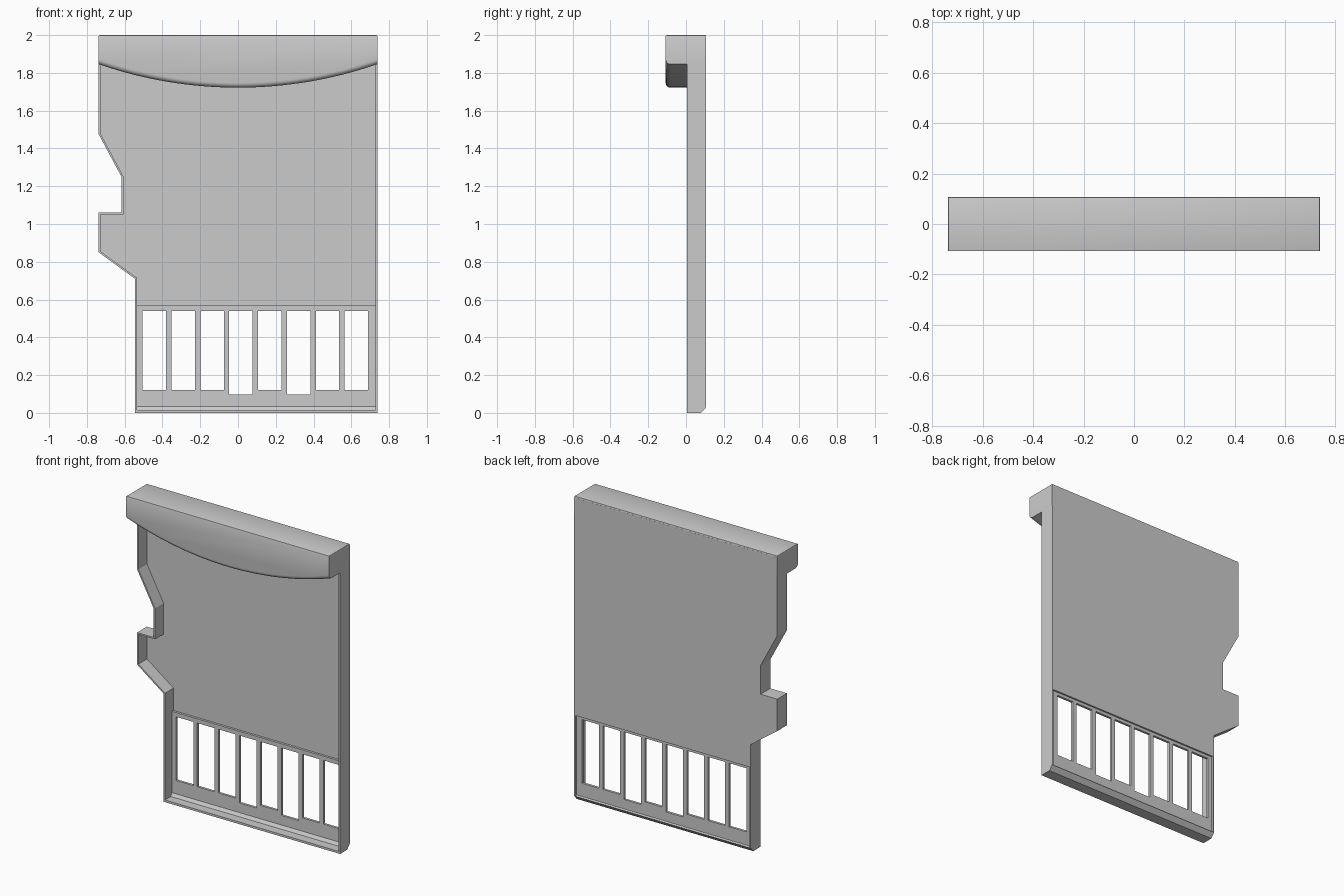
import bpy, bmesh, math
from mathutils import Vector

cube = bpy.data.objects.get("Cube")
if cube:
    bpy.data.objects.remove(cube, do_unlink=True)

# Single plastic colour
plastic = bpy.data.materials.new("grey_plastic")
plastic.use_nodes = True
GREY = (0.6, 0.6, 0.6, 1)
plastic.diffuse_color = GREY
plastic.node_tree.nodes["Principled BSDF"].inputs["Base Color"].default_value = GREY

W = 0.7375                                # half width
FRONT, FLOOR, BACK = 0.006, 0.095, 0.107  # depth levels of the tray
WALL, STEP = 0.01, 0.56                   # wall thickness, floor step height
NECK = -0.545                             # side of the narrow lower part


def finish(name, bm):
    bmesh.ops.recalc_face_normals(bm, faces=bm.faces)
    mesh = bpy.data.meshes.new(name)
    bm.to_mesh(mesh)
    bm.free()
    mesh.materials.append(plastic)
    ob = bpy.data.objects.new(name, mesh)
    bpy.context.collection.objects.link(ob)
    return ob


def add_prism(bm, pts, y0, y1):
    """Extrude an x-z outline from y0 to y1."""
    face = bm.faces.new([bm.verts.new((x, y0, z)) for x, z in pts])
    new = bmesh.ops.extrude_face_region(bm, geom=[face])["geom"]
    moved = [v for v in new if isinstance(v, bmesh.types.BMVert)]
    bmesh.ops.translate(bm, verts=moved, vec=(0, y1 - y0, 0))


def prism(name, pts, y0, y1):
    bm = bmesh.new()
    add_prism(bm, pts, y0, y1)
    return finish(name, bm)


def offset(path, d):
    """Mitred offset of an open path, to the left of its direction."""
    pts = [Vector(p) for p in path]
    result = []
    for i, p in enumerate(pts):
        a = (p - pts[i - 1]).normalized() if i else None
        b = (pts[i + 1] - p).normalized() if i < len(pts) - 1 else None
        a, b = a or b, b or a
        na, nb = Vector((-a.y, a.x)), Vector((-b.y, b.x))
        result.append(p + (na + nb) * d / (1 + na.dot(nb)))
    return result


# Side walls, with the notch on the right
notched = [(-W, 1.85), (-W, 1.475), (-0.617, 1.25), (-0.617, 1.06),
           (-W, 1.06), (-W, 0.85), (NECK, 0.71), (NECK, 0)]
inner = offset(notched, WALL)
bm = bmesh.new()
add_prism(bm, notched + inner[::-1], FRONT, BACK)
add_prism(bm, [(W - WALL, 0), (W, 0), (W, 1.85), (W - WALL, 1.85)], FRONT, BACK)
# Slope off the lower back corner of the walls
cut = bmesh.ops.bisect_plane(bm, geom=bm.verts[:] + bm.edges[:] + bm.faces[:],
                             plane_co=(0, BACK, 0.03), plane_no=(0, 1, -0.9),
                             clear_outer=True)["geom_cut"]
bmesh.ops.holes_fill(bm, edges=[e for e in cut if isinstance(e, bmesh.types.BMEdge)])
finish("side_walls", bm)

# Bottom wall with a matching sloped back
bm = bmesh.new()
profile = [(FRONT, 0), (0.08, 0), (BACK, 0.03), (BACK - 0.012, 0.036),
           (0.08, 0.034), (0.066, 0.014), (FRONT, 0.014)]
face = bm.faces.new([bm.verts.new((NECK + WALL, y, z)) for y, z in profile])
new = bmesh.ops.extrude_face_region(bm, geom=[face])["geom"]
bmesh.ops.translate(bm, verts=[v for v in new if isinstance(v, bmesh.types.BMVert)],
                    vec=(W - NECK - 2 * WALL, 0, 0))
finish("bottom_wall", bm)

# Main floor inside the walls
right_side = [(p.x, p.y) for p in inner[1:-1]]
prism("main_floor", [(-W + WALL, 1.99)] + right_side
      + [(NECK + WALL, STEP), (W - WALL, STEP), (W - WALL, 1.99)], FLOOR, BACK)

# Contact plate, set forward, with eight slots
plate = prism("contact_plate", [(NECK + WALL, 0.025), (W - WALL, 0.025),
              (W - WALL, STEP + 0.008), (NECK + WALL, STEP + 0.008)], 0.08, FLOOR + 0.001)
bm = bmesh.new()
for i in range(8):
    x0 = -0.505 + i * 0.1528
    x1 = x0 + 0.124
    z0 = 0.097 if i in (3, 5) else 0.122
    add_prism(bm, [(x0, z0), (x1, z0), (x1, 0.54), (x0, 0.54)], 0, 0.2)
cutter = finish("slot_cutter", bm)
cutter.hide_render = True
mod = plate.modifiers.new("slots", "BOOLEAN")
mod.operation, mod.solver, mod.object = "DIFFERENCE", "EXACT", cutter
bpy.context.view_layer.objects.active = plate
bpy.ops.object.modifier_apply(modifier=mod.name)
bpy.data.objects.remove(cutter, do_unlink=True)

# Grip lip with a curved, rounded lower edge
SIDE_Z, MID_Z, LIP_FRONT = 1.846, 1.722, -0.108
sag = SIDE_Z - MID_Z
radius = (W * W + sag * sag) / (2 * sag)
half = math.asin(W / radius)
arc = []
for i in range(33):
    t = half * (i / 16 - 1)
    arc.append((radius * math.sin(t), MID_Z + radius * (1 - math.cos(t))))
bm = bmesh.new()
add_prism(bm, arc + [(W, 2), (-W, 2)], LIP_FRONT, BACK - 0.0005)


def on_front(e):
    return all(v.co.y < LIP_FRONT + 0.001 for v in e.verts)


def at_top(e):
    return all(v.co.z > 1.999 for v in e.verts)


low = [e for e in bm.edges if on_front(e) and all(v.co.z < 1.9 for v in e.verts)]
bmesh.ops.bevel(bm, geom=low, offset=0.026, segments=5, profile=0.5, affect="EDGES")
bmesh.ops.bevel(bm, geom=[e for e in bm.edges if at_top(e)], offset=0.006,
                segments=2, profile=0.5, affect="EDGES")
lip = finish("grip_lip", bm)

bpy.ops.object.select_all(action="DESELECT")
lip.select_set(True)
bpy.context.view_layer.objects.active = lip
bpy.ops.object.shade_smooth_by_angle(angle=math.radians(35))
